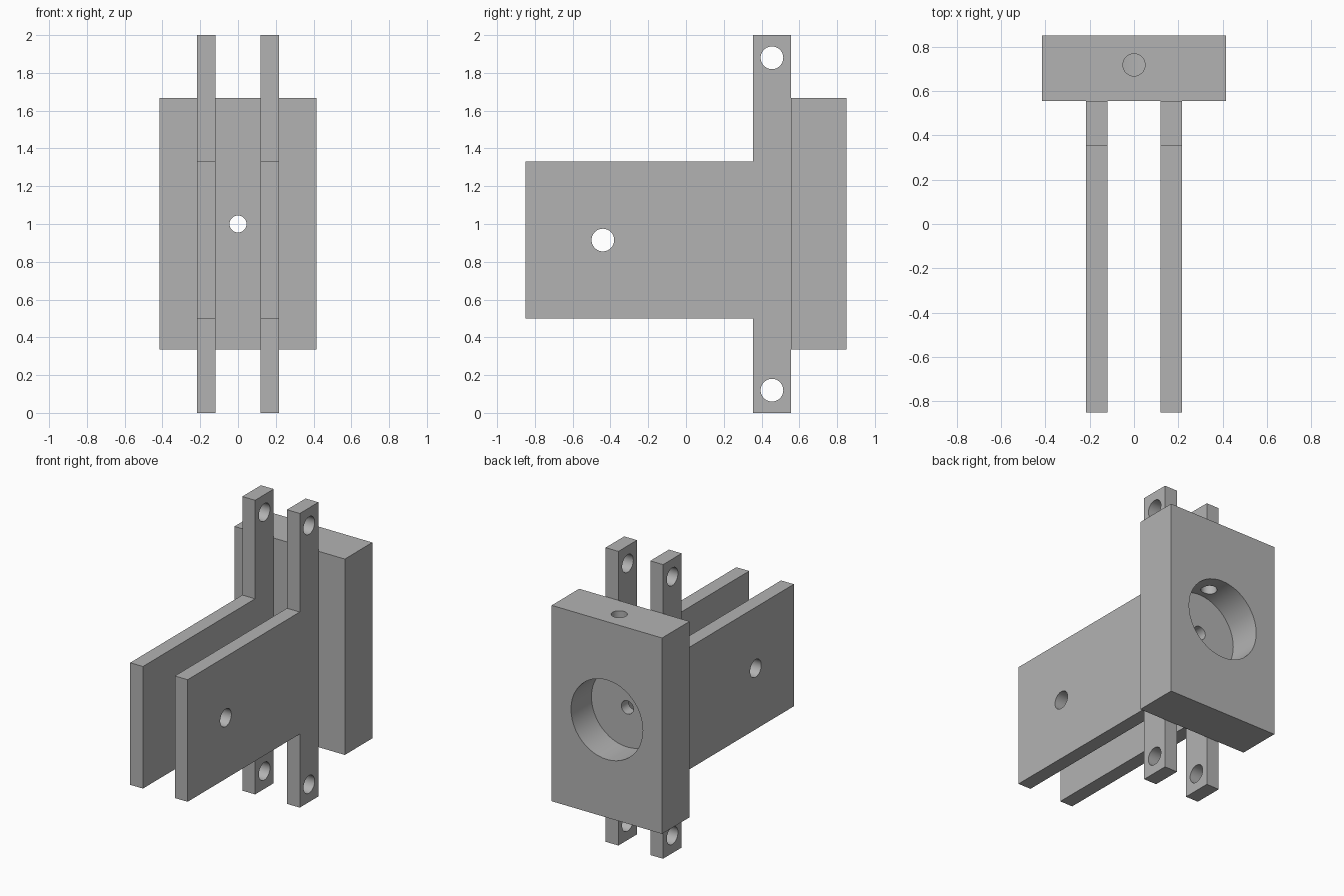
import bpy
import bmesh
from math import radians

if "Cube" in bpy.data.objects:
    bpy.data.objects.remove(bpy.data.objects["Cube"], do_unlink=True)

grey = bpy.data.materials.new("plain grey")
grey.use_nodes = True
colour = (0.45, 0.45, 0.45, 1)
grey.diffuse_color = colour
grey.node_tree.nodes["Principled BSDF"].inputs["Base Color"].default_value = colour

TURN = {"x": (0, radians(90), 0), "y": (radians(90), 0, 0), "z": (0, 0, 0)}


def extrude_profile(name, points, x0, x1):
    """Extrude a (y, z) outline from x0 to x1."""
    bm = bmesh.new()
    face = bm.faces.new([bm.verts.new((x0, y, z)) for y, z in points])
    ext = bmesh.ops.extrude_face_region(bm, geom=[face])["geom"]
    moved = [v for v in ext if isinstance(v, bmesh.types.BMVert)]
    bmesh.ops.translate(bm, verts=moved, vec=(x1 - x0, 0, 0))
    bmesh.ops.recalc_face_normals(bm, faces=bm.faces)
    mesh = bpy.data.meshes.new(name)
    bm.to_mesh(mesh)
    bm.free()
    mesh.materials.append(grey)
    obj = bpy.data.objects.new(name, mesh)
    bpy.context.collection.objects.link(obj)
    return obj


def drill(obj, centre, radius, length, axis):
    """Cut a round hole along the given axis."""
    bpy.ops.mesh.primitive_cylinder_add(vertices=48, radius=radius, depth=length,
                                        location=centre, rotation=TURN[axis])
    cutter = bpy.context.object
    cutter.data.materials.append(grey)
    cutter.hide_render = True
    mod = obj.modifiers.new("hole", "BOOLEAN")
    mod.operation, mod.solver, mod.object = "DIFFERENCE", "EXACT", cutter
    bpy.context.view_layer.objects.active = obj
    bpy.ops.object.modifier_apply(modifier=mod.name)
    bpy.data.objects.remove(cutter, do_unlink=True)


def smooth(obj):
    bpy.ops.object.select_all(action="DESELECT")
    obj.select_set(True)
    bpy.context.view_layer.objects.active = obj
    bpy.ops.object.shade_smooth_by_angle(angle=radians(30))


FRONT, STEP, JOINT, BACK = -0.85, 0.355, 0.555, 0.85

# Pair of T-shaped side plates with a pivot hole and two lug holes
outline = [(FRONT, 0.5), (STEP, 0.5), (STEP, 0), (JOINT, 0),
           (JOINT, 2), (STEP, 2), (STEP, 1.33), (FRONT, 1.33)]
for name, side in (("left_plate", 1), ("right_plate", -1)):
    plate = extrude_profile(name, outline, side * 0.12, side * 0.216)
    for y, z in ((-0.44, 0.915), (0.455, 0.12), (0.455, 1.88)):
        drill(plate, (side * 0.168, y, z), 0.06, 0.3, "x")
    smooth(plate)

# Mounting block with a rear pocket, a front bore and a top screw hole
block = extrude_profile("mounting_block",
                        [(JOINT, 0.335), (BACK, 0.335), (BACK, 1.667), (JOINT, 1.667)],
                        -0.415, 0.415)
drill(block, (0, BACK, 1), 0.27, 0.44, "y")
drill(block, (0, JOINT, 1), 0.045, 0.4, "y")
drill(block, (0, 0.717, 1.5), 0.05, 0.7, "z")
smooth(block)
